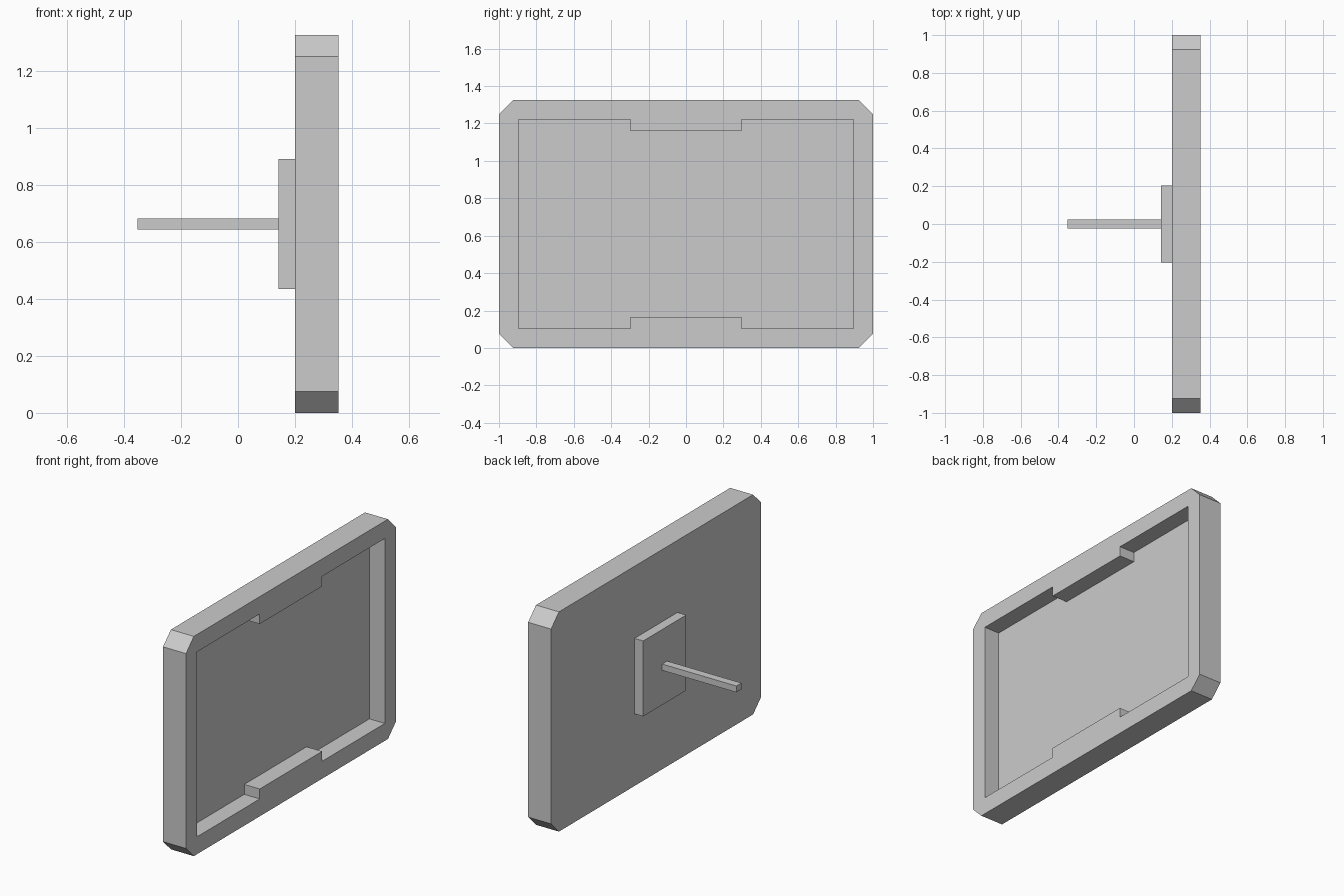
import bpy, bmesh

if "Cube" in bpy.data.objects:
    bpy.data.objects.remove(bpy.data.objects["Cube"])

# One grey for the whole model
grey = bpy.data.materials.new("light_grey")
grey.diffuse_color = (0.6, 0.6, 0.6, 1)
grey.use_nodes = True
grey.node_tree.nodes["Principled BSDF"].inputs["Base Color"].default_value = grey.diffuse_color

CZ = 0.6625                      # height of the panel centre
X_BACK, X_FLOOR, X_FRONT = 0.2, 0.25, 0.353


def finish(bm, name):
    bmesh.ops.recalc_face_normals(bm, faces=bm.faces)
    mesh = bpy.data.meshes.new(name)
    bm.to_mesh(mesh)
    bm.free()
    mesh.materials.append(grey)
    ob = bpy.data.objects.new(name, mesh)
    bpy.context.collection.objects.link(ob)
    return ob


def box(name, x0, x1, half_y, half_z):
    bm = bmesh.new()
    bmesh.ops.create_cube(bm, size=1)
    for v in bm.verts:
        v.co = ((x0 + x1) / 2 + v.co.x * (x1 - x0),
                v.co.y * 2 * half_y, CZ + v.co.z * 2 * half_z)
    return finish(bm, name)


def prism(name, quarter, x0, x1):
    """Extrude along x an outline mirrored from its +y +z quarter."""
    q = quarter
    outline = (q + [(-y, z) for y, z in reversed(q)]
               + [(-y, -z) for y, z in q] + [(y, -z) for y, z in reversed(q)])
    bm = bmesh.new()
    face = bm.faces.new([bm.verts.new((x0, y, CZ + z)) for y, z in outline])
    out = bmesh.ops.extrude_face_region(bm, geom=[face], use_keep_orig=True)
    for v in out["geom"]:
        if isinstance(v, bmesh.types.BMVert):
            v.co.x = x1
    return finish(bm, name)


# Panel with chamfered corners
panel = prism("panel", [(1, 0.5875), (0.925, CZ)], X_BACK, X_FRONT)

# Notched recess cut into the panel face
recess = prism("recess_cutter",
               [(0.895, 0.5575), (0.297, 0.5575), (0.297, 0.4975)], X_FLOOR, X_FRONT + 0.1)
cut = panel.modifiers.new("recess", "BOOLEAN")
cut.operation = "DIFFERENCE"
cut.solver = "EXACT"
cut.object = recess
bpy.context.view_layer.objects.active = panel
bpy.ops.object.modifier_apply(modifier=cut.name)
bpy.data.objects.remove(recess)

# Wall mount behind the panel
box("mount_plate", 0.142, X_BACK, 0.205, 0.2275)
box("mount_rod", -0.353, 0.142, 0.024, 0.019)
